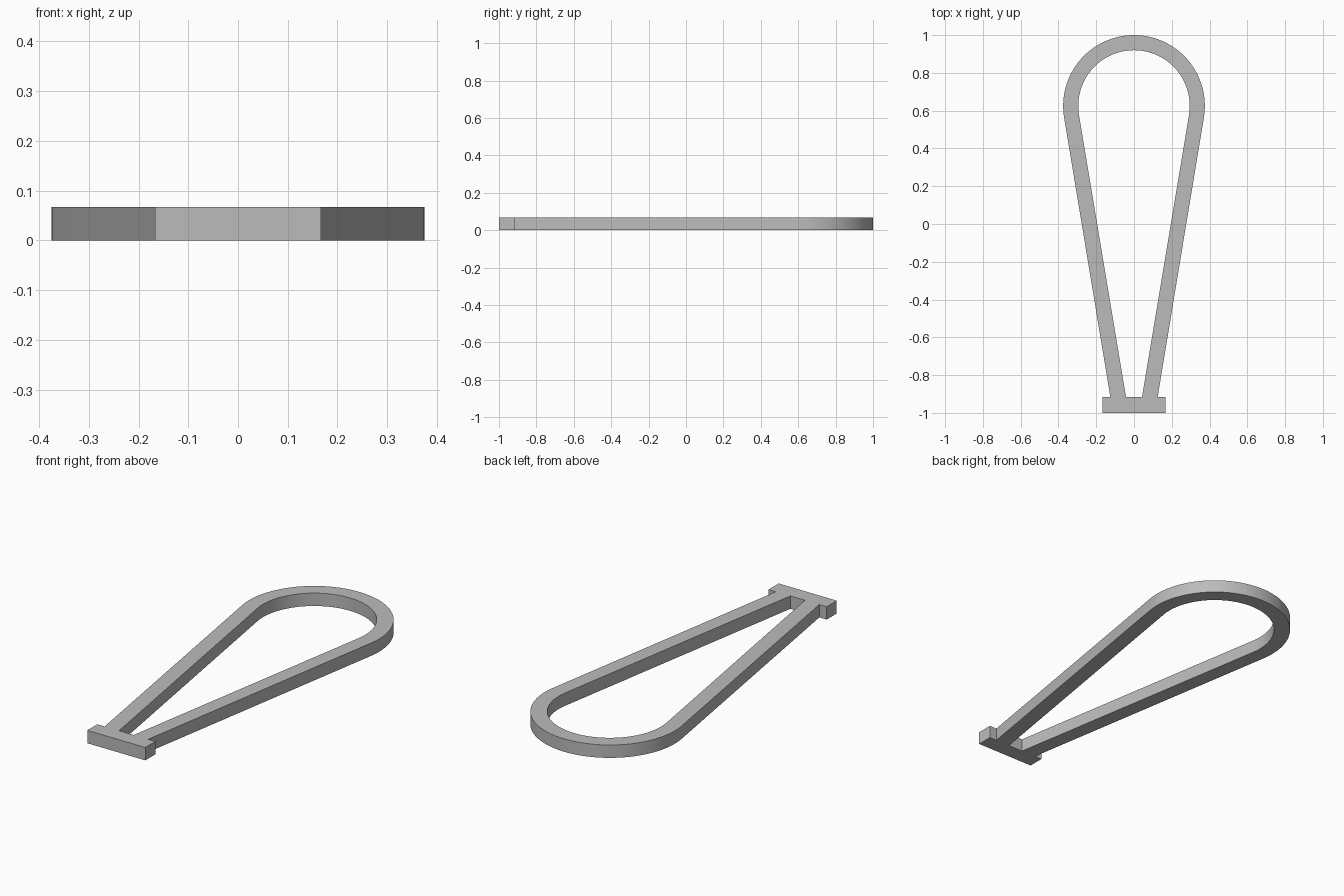
import bpy
import math

THICKNESS = 0.067
ARC_CENTRE_Y = 0.625
PLATE_TOP = -0.917

cube = bpy.data.objects.get("Cube")
if cube:
    bpy.data.objects.remove(cube, do_unlink=True)

grey = bpy.data.materials.new("plain_grey")
grey.use_nodes = True
colour = (0.5, 0.5, 0.5, 1)
grey.diffuse_color = colour
grey.node_tree.nodes["Principled BSDF"].inputs["Base Color"].default_value = colour


def teardrop(radius, foot_x, steps=64):
    """Round end with straight sides tangent to it, running down to the plate."""
    drop = ARC_CENTRE_Y - PLATE_TOP
    tilt = math.acos(radius / math.hypot(foot_x, drop)) - math.atan2(drop, foot_x)
    arc = []
    for i in range(steps + 1):
        a = tilt + (math.pi - 2 * tilt) * i / steps
        arc.append((radius * math.cos(a), ARC_CENTRE_Y + radius * math.sin(a)))
    return [(foot_x, PLATE_TOP)] + arc + [(-foot_x, PLATE_TOP)]


def add_outline(curve, points):
    spline = curve.splines.new("POLY")
    spline.points.add(len(points) - 1)
    for point, (x, y) in zip(spline.points, points):
        point.co = (x, y, 0, 1)
    spline.use_cyclic_u = True


# Flat loop handle with its cross plate: one outer outline and one opening
plate = [(-0.167, PLATE_TOP), (-0.167, -1), (0.167, -1), (0.167, PLATE_TOP)]
curve = bpy.data.curves.new("loop_handle", "CURVE")
curve.dimensions = "2D"
curve.fill_mode = "BOTH"
curve.extrude = THICKNESS / 2
add_outline(curve, teardrop(0.375, 0.125) + plate)
add_outline(curve, teardrop(0.295, 0.042))

handle = bpy.data.objects.new("loop_handle", curve)
bpy.context.collection.objects.link(handle)
handle.location.z = THICKNESS / 2
curve.materials.append(grey)

# Solid mesh with a smooth round end and crisp edges
bpy.ops.object.select_all(action="DESELECT")
handle.select_set(True)
bpy.context.view_layer.objects.active = handle
bpy.ops.object.convert(target="MESH")
bpy.ops.object.mode_set(mode="EDIT")
bpy.ops.mesh.select_all(action="SELECT")
bpy.ops.mesh.remove_doubles(threshold=0.0001)
bpy.ops.mesh.normals_make_consistent(inside=False)
bpy.ops.object.mode_set(mode="OBJECT")
bpy.ops.object.shade_smooth_by_angle(angle=math.radians(30))
